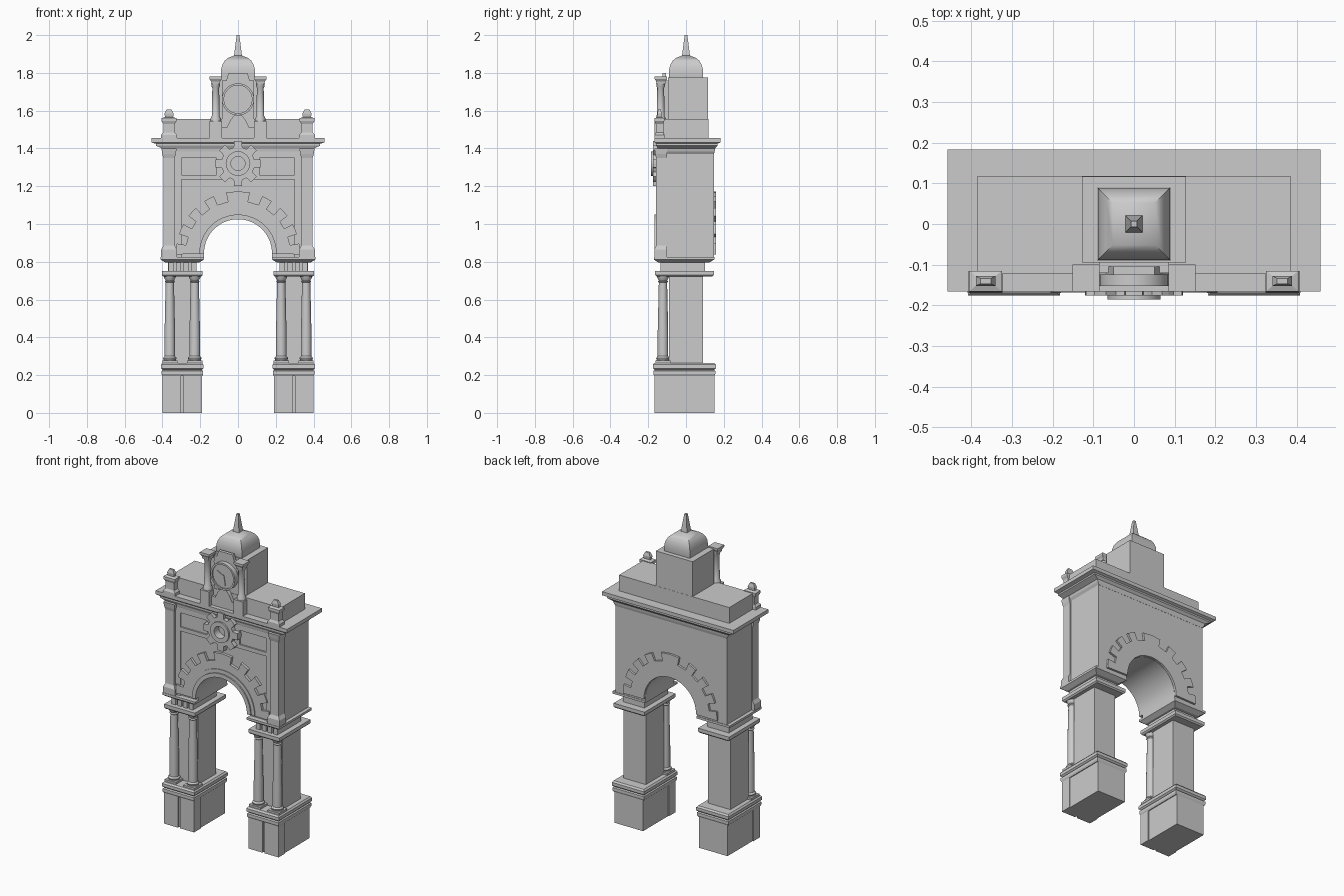
import bpy, bmesh
from math import sin, cos, pi, radians


def finish(name, bm, smooth=False):
    bmesh.ops.remove_doubles(bm, verts=bm.verts, dist=1e-5)
    bmesh.ops.recalc_face_normals(bm, faces=bm.faces)
    me = bpy.data.meshes.new(name)
    bm.to_mesh(me)
    bm.free()
    ob = bpy.data.objects.new(name, me)
    bpy.context.collection.objects.link(ob)
    if smooth:
        bpy.context.view_layer.objects.active = ob
        ob.select_set(True)
        bpy.ops.object.shade_smooth_by_angle(angle=radians(35))
        ob.select_set(False)
    return ob


def loft(name, loops, smooth=False):
    bm = bmesh.new()
    rows = [[bm.verts.new(p) for p in lp] for lp in loops]
    n = len(rows[0])
    for a, b in zip(rows, rows[1:]):
        for i in range(n):
            bm.faces.new((a[i], a[(i + 1) % n], b[(i + 1) % n], b[i]))
    bm.faces.new(rows[0])
    bm.faces.new(rows[-1])
    return finish(name, bm, smooth)


# rectangular moulding: levels are (half width, y front, y back, z)
def stack(name, cx, levels, smooth=False):
    return loft(name, [[(cx - h, a, z), (cx + h, a, z), (cx + h, b, z), (cx - h, b, z)]
                       for h, a, b, z in levels], smooth)


def box(name, x0, x1, y0, y1, z0, z1):
    h = (x1 - x0) / 2
    return stack(name, (x0 + x1) / 2, [(h, y0, y1, z0), (h, y0, y1, z1)])


# turned column: profile is (radius, z)
def lathe(name, cx, cy, prof, n=16):
    return loft(name, [[(cx + r * cos(2 * pi * i / n), cy + r * sin(2 * pi * i / n), z)
                        for i in range(n)] for r, z in prof], True)


# flat outline in xz extruded along y
def plate(name, pts, y0, y1, smooth=False):
    return loft(name, [[(x, y0, z) for x, z in pts], [(x, y1, z) for x, z in pts]], smooth)


# ring with stepped outer edge: outer is (angle, radius)
def ring(name, cz, outer, r_in, y0, y1, closed=False, smooth=False):
    bm = bmesh.new()
    rows = []
    for a, r in outer:
        rows.append([bm.verts.new((q * cos(a), y, cz + q * sin(a)))
                     for q, y in ((r_in, y0), (r, y0), (r, y1), (r_in, y1))])
    for a, b in zip(rows, rows[1:] + (rows[:1] if closed else [])):
        for i in range(4):
            bm.faces.new((a[i], a[(i + 1) % 4], b[(i + 1) % 4], b[i]))
    if not closed:
        bm.faces.new(rows[0])
        bm.faces.new(rows[-1])
    return finish(name, bm, smooth)


CZ, R = 0.845, 0.18

for s in (-1, 1):
    c = s * 0.295
    # pedestals, split by a groove at the front
    box("pedestal_core", c - .1, c + .1, -.155, .15, 0, .2)
    for d in (-1, 1):
        box("pedestal_front", c + d * .056 - .049, c + d * .056 + .049, -.167, -.1, 0, .2)
    stack("pedestal_moulding", c, [(.105, -.167, .15, .195), (.11, -.173, .155, .205),
          (.11, -.173, .155, .222), (.103, -.165, .148, .227), (.113, -.176, .158, .236),
          (.113, -.176, .158, .255), (.105, -.168, .15, .265)])
    # pier with twin columns
    box("pier", c - .078, c + .078, -.09, .09, .26, .74)
    for d in (-1, 1):
        lathe("column", c + d * .066, -.122, [(.038, .262), (.038, .275), (.032, .28), (.036, .29),
              (.028, .3), (.028, .42), (.022, .69), (.027, .695), (.022, .702), (.03, .715), (.034, .73)])
        box("column_plinth", c + d * .066 - .04, c + d * .066 + .04, -.162, -.082, .26, .277)
    stack("pier_abacus", c, [(.1, -.155, .14, .722), (.108, -.163, .147, .73), (.108, -.163, .147, .752)])
    box("neck", c - .075, c + .075, -.11, .1, .75, .81)
    for i in range(4):
        x = c - .06 + i * .04
        box("neck_bracket", x - .014, x + .014, -.135, -.1, .75, .81)
    stack("springer_slab", c, [(.088, -.145, .12, .795), (.115, -.17, .15, .812), (.115, -.17, .15, .826)])
    # corner pilasters
    p = s * .365
    stack("pilaster", p, [(.042, -.168, -.1, .825), (.042, -.168, -.1, .865), (.03, -.158, -.1, .885),
          (.03, -.158, -.1, 1.35), (.036, -.163, -.1, 1.37), (.04, -.167, -.1, 1.4)])
    # raised facade frames
    x0, x1 = sorted((s * .30, s * .34))
    box("frame_stile", x0, x1, -.147, -.13, .825, 1.39)
    x0, x1 = sorted((s * .09, s * .30))
    box("frame_rail", x0, x1, -.147, -.13, 1.235, 1.26)
    box("frame_top", x0, x1, -.147, -.13, 1.35, 1.385)
    x0, x1 = sorted((s * .07, s * .115))
    box("frame_inner", x0, x1, -.147, -.13, 1.235, 1.385)
    # corner finials above the cornice
    stack("corner_finial", p, [(.042, -.167, -.115, 1.45), (.042, -.167, -.115, 1.472),
          (.03, -.16, -.12, 1.485), (.03, -.16, -.12, 1.53), (.04, -.166, -.115, 1.545),
          (.04, -.166, -.115, 1.56), (.022, -.15, -.13, 1.566), (.024, -.152, -.128, 1.585),
          (.013, -.147, -.134, 1.607)])
    # tower pedestals and small columns
    t = s * .118
    box("tower_pedestal", t - .032, t + .032, -.166, -.1, 1.45, 1.545)
    lathe("tower_column", t, -.134, [(.027, 1.54), (.027, 1.56), (.021, 1.57), (.018, 1.72),
          (.022, 1.728), (.024, 1.745)])
    stack("tower_column_cap", t, [(.022, -.156, -.11, 1.74), (.024, -.158, -.108, 1.755),
          (.033, -.166, -.1, 1.768), (.033, -.166, -.1, 1.78)])

# main body with arched opening
arch = [(R * cos(pi * i / 32), CZ + R * sin(pi * i / 32)) for i in range(33)]
plate("arch_body", [(-.388, .82), (-.388, 1.4), (.388, 1.4), (.388, .82), (R, .82)] + arch +
      [(-R, .82)], -.138, .147, True)
ring("arch_moulding_outer", CZ, [(pi * i / 32, .228) for i in range(33)], R, -.16, -.13, smooth=True)
ring("arch_moulding_inner", CZ, [(pi * i / 32, .205) for i in range(33)], R, -.168, -.13, smooth=True)

# half gear wheel around the arch, front and back
teeth = []
for k in (-86, -67, -48, -28, 0, 28, 48, 67, 86):
    w = 11 if k == 0 else 5
    for d, r in ((-w, .278), (-w, .328), (0, .328), (w, .328), (w, .278)):
        teeth.append((radians(90 + k + d), r))
ring("arch_gear_front", CZ, teeth, .2, -.155, -.13)
ring("arch_gear_back", CZ, teeth, R + .002, .14, .16)

# gear emblem
gear = []
for k in range(8):
    for d, r in ((-15, .088), (-10, .12), (0, .12), (10, .12), (15, .088), (22.5, .088)):
        gear.append((radians(90 + 45 * k + d), r))
ring("gear_emblem", 1.32, gear, .037, -.176, -.13, True)
ring("gear_hub", 1.32, [(2 * pi * i / 24, .065) for i in range(24)], .037, -.186, -.13, True, True)

# cornice and attic
stack("cornice", 0, [(.388, -.14, .148, 1.37), (.398, -.148, .152, 1.385), (.402, -.15, .154, 1.4),
      (.435, -.158, .168, 1.415), (.435, -.158, .168, 1.425), (.459, -.166, .183, 1.432),
      (.459, -.166, .183, 1.455)])
box("attic", -.385, .385, -.123, .118, 1.45, 1.555)

# clock tower
box("tower", -.128, .128, -.095, .117, 1.45, 1.775)
box("clock_backing", -.085, .085, -.12, -.09, 1.45, 1.76)
plate("clock_hood", [(-.085, 1.72), (-.06, 1.765), (-.05, 1.8), (.05, 1.8), (.06, 1.765),
      (.085, 1.72)], -.125, -.105)
disc = [(2 * pi * i / 32, .085) for i in range(32)]
ring("clock_rim", 1.66, disc, .074, -.153, -.115, True, True)
plate("clock_face", [(.076 * cos(a), 1.66 + .076 * sin(a)) for a, r in disc], -.145, -.115, True)
plate("minute_hand", [(-.004, 1.67), (.004, 1.67), (.016, 1.6), (.012, 1.6)], -.149, -.14)
plate("hour_hand", [(0, 1.655), (.006, 1.66), (-.045, 1.69)], -.149, -.14)
plate("clock_foot", [(-.06, 1.51), (.06, 1.51), (.04, 1.55), (.02, 1.575), (-.02, 1.575),
      (-.04, 1.55)], -.145, -.1)
box("clock_foot_base", -.09, .09, -.14, -.1, 1.45, 1.51)

# square dome and spire
stack("dome", 0, [(h, -h, h, z) for h, z in ((.088, 1.77), (.09, 1.79), (.089, 1.82), (.082, 1.845),
      (.07, 1.865), (.052, 1.88), (.02, 1.892))], True)
stack("spire", 0, [(h, -h, h, z) for h, z in ((.023, 1.875), (.02, 1.9), (.007, 2.0))])
